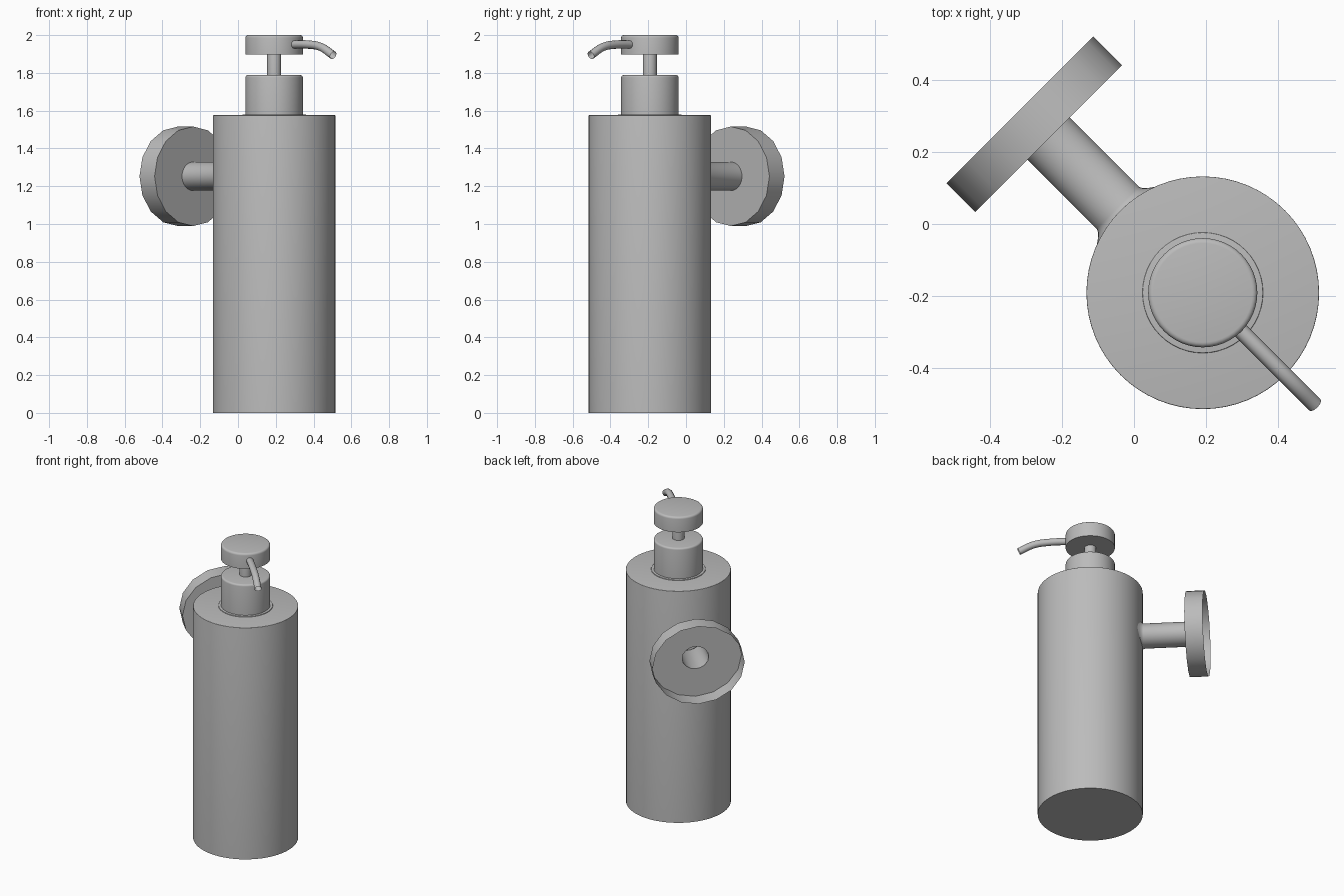
import bpy, bmesh, math
from mathutils import Matrix, Vector

cube = bpy.data.objects.get("Cube")
if cube:
    bpy.data.objects.remove(cube, do_unlink=True)

CENTRE = Vector((0.1915, -0.1915, 0))
SPOUT_DIR = Vector((1, -1, 0)).normalized()

steel = bpy.data.materials.new("satin_grey")
steel.use_nodes = True
GREY = (0.5, 0.5, 0.5, 1)
steel.diffuse_color = GREY
steel.node_tree.nodes["Principled BSDF"].inputs["Base Color"].default_value = GREY


def finish(obj):
    bpy.ops.object.select_all(action='DESELECT')
    obj.select_set(True)
    bpy.context.view_layer.objects.active = obj
    bpy.ops.object.shade_smooth_by_angle(angle=math.radians(35))


def lathe(name, profile, sides, matrix):
    """Spin (radius, height) points about local z, then place with matrix."""
    bm = bmesh.new()
    rings = []
    for r, h in profile:
        rings.append([bm.verts.new((r * math.cos(2 * math.pi * i / sides),
                                    r * math.sin(2 * math.pi * i / sides), h))
                      for i in range(sides)])
    for low, high in zip(rings, rings[1:]):
        for i in range(sides):
            j = (i + 1) % sides
            bm.faces.new((low[i], low[j], high[j], high[i]))
    bmesh.ops.remove_doubles(bm, verts=bm.verts, dist=1e-5)
    bm.transform(matrix)
    mesh = bpy.data.meshes.new(name)
    bm.to_mesh(mesh)
    bm.free()
    mesh.materials.append(steel)
    obj = bpy.data.objects.new(name, mesh)
    bpy.context.collection.objects.link(obj)
    finish(obj)
    return obj


def drum(radius, bottom, top, bevel):
    """Closed cylinder profile with a rounded top edge."""
    arc = [(radius - bevel + bevel * math.cos(a * math.pi / 8),
            top - bevel + bevel * math.sin(a * math.pi / 8)) for a in range(5)]
    return [(0, bottom), (radius, bottom)] + arc + [(0, top)]


# Upright parts: bottle, neck and pump
upright = Matrix.Translation(CENTRE)
lathe("bottle_body", drum(0.324, 0, 1.576, 0.003), 64, upright)
lathe("collar_seat", drum(0.168, 1.57, 1.581, 0.003), 48, upright)
lathe("neck_collar", drum(0.152, 1.576, 1.788, 0.012), 48, upright)
lathe("pump_stem", drum(0.037, 1.78, 1.90, 0.002), 24, upright)
lathe("pump_head", drum(0.152, 1.897, 2.0, 0.014), 48, upright)

# Wall mount: local z points away from the bottle, local x points up
back = -SPOUT_DIR
up = Vector((0, 0, 1))
side = back.cross(up)
axes = Matrix((up, side, back)).transposed().to_4x4()
mount = (Matrix.Translation(CENTRE + Vector((0, 0, 1.2525))) @ axes
         @ Matrix.Diagonal((0.913, 1, 1, 1)))
lathe("mount_arm", [(0.125, 0.295), (0.1, 0.313), (0.087, 0.325),
                    (0.083, 0.335), (0.083, 0.607)], 32, mount)
# Hollow cup against the wall, open at the back
lathe("wall_plate", [(0.083, 0.607), (0.2885, 0.607), (0.2885, 0.72)], 16, mount)

# Spout: open bent tube
curve = bpy.data.curves.new("spout", 'CURVE')
curve.dimensions = '3D'
curve.bevel_depth = 0.022
curve.bevel_resolution = 4
curve.resolution_u = 6
path = [(0.13, 1.95), (0.25, 1.95), (0.35, 1.937), (0.442, 1.893)]
spline = curve.splines.new('BEZIER')
spline.bezier_points.add(len(path) - 1)
for point, (s, z) in zip(spline.bezier_points, path):
    point.co = CENTRE + SPOUT_DIR * s + Vector((0, 0, z))
    point.handle_left_type = point.handle_right_type = 'AUTO'
curve.materials.append(steel)
spout = bpy.data.objects.new("spout", curve)
bpy.context.collection.objects.link(spout)
bpy.ops.object.select_all(action='DESELECT')
spout.select_set(True)
bpy.context.view_layer.objects.active = spout
bpy.ops.object.convert(target='MESH')
finish(bpy.context.view_layer.objects.active)
